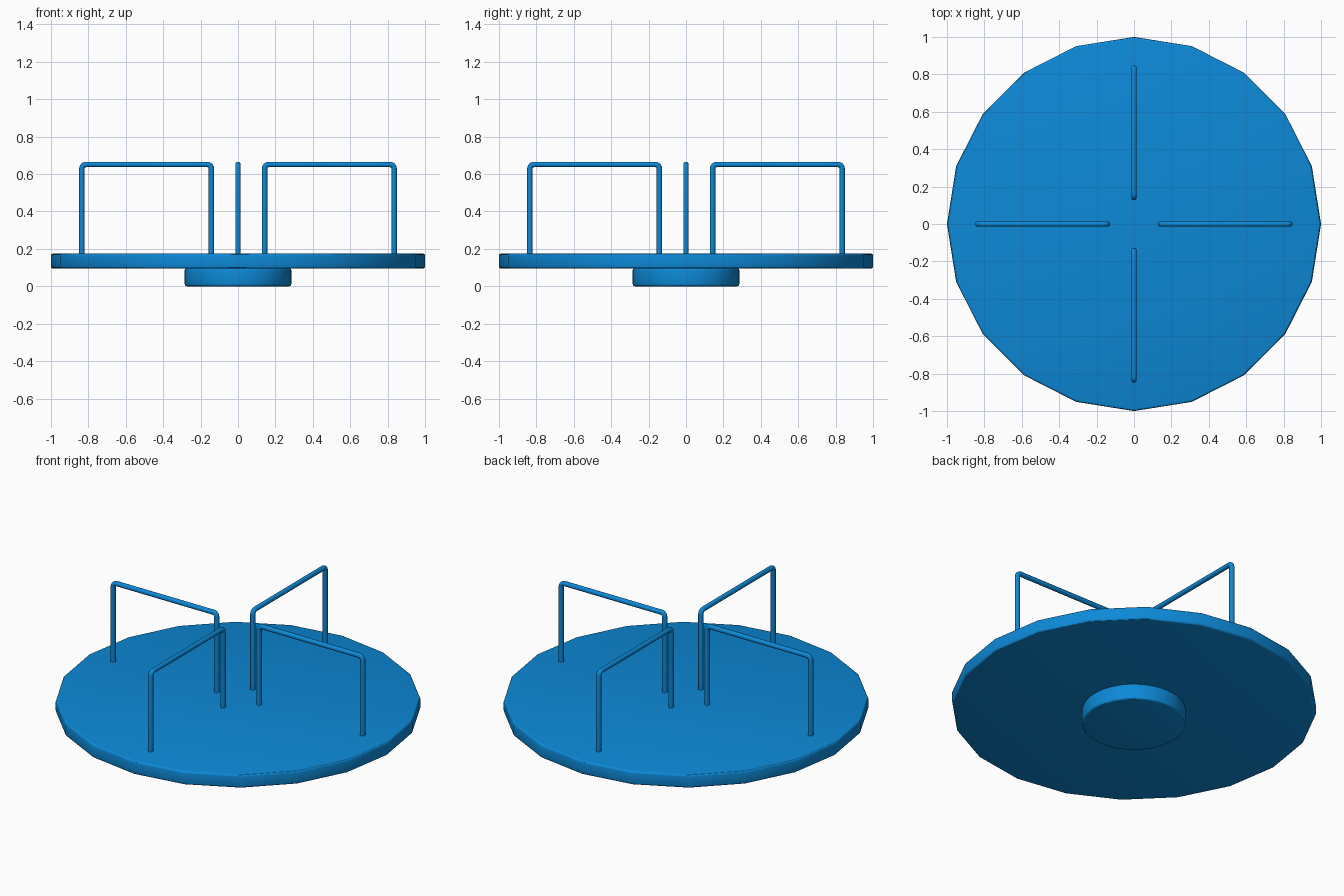
import bpy, math
from mathutils import Matrix

if "Cube" in bpy.data.objects:
    bpy.data.objects.remove(bpy.data.objects["Cube"])

blue = bpy.data.materials.new("blue_paint")
blue.diffuse_color = (0.004, 0.25, 0.68, 1)
blue.use_nodes = True
blue.node_tree.nodes["Principled BSDF"].inputs["Base Color"].default_value = blue.diffuse_color


def finish(ob, angle):
    ob.data.materials.append(blue)
    bpy.ops.object.select_all(action='DESELECT')
    ob.select_set(True)
    bpy.context.view_layer.objects.active = ob
    bpy.ops.object.shade_smooth_by_angle(angle=math.radians(angle))


def disc(name, radius, z0, z1, sides, bevel, angle):
    """Upright cylinder with softly rounded rims."""
    bpy.ops.mesh.primitive_cylinder_add(vertices=sides, radius=radius,
                                        depth=z1 - z0, location=(0, 0, (z0 + z1) / 2))
    ob = bpy.context.object
    ob.name = name
    mod = ob.modifiers.new("rim", 'BEVEL')
    mod.width = bevel
    mod.segments = 3
    mod.limit_method = 'ANGLE'
    mod.angle_limit = math.radians(40)
    bpy.ops.object.modifier_apply(modifier=mod.name)
    finish(ob, angle)


# Turning platform and central base
disc("platform", 1.0, 0.095, 0.175, 20, 0.012, 30)
disc("base", 0.285, 0.0, 0.097, 48, 0.012, 30)

# Bent tube handrail: two posts joined by a rounded top bar
INNER, OUTER, TOP, BEND, TUBE = 0.142, 0.835, 0.651, 0.022, 0.0145
path = [(INNER, 0.16)]
for cx, start in ((INNER + BEND, 180), (OUTER - BEND, 90)):
    for i in range(5):
        a = math.radians(start - i * 22.5)
        path.append((cx + BEND * math.cos(a), TOP - BEND + BEND * math.sin(a)))
path.append((OUTER, 0.16))

curve = bpy.data.curves.new("handrail", 'CURVE')
curve.dimensions = '3D'
curve.bevel_depth = TUBE
curve.bevel_resolution = 4
curve.use_fill_caps = True
spline = curve.splines.new('POLY')
spline.points.add(len(path) - 1)
for p, (x, z) in zip(spline.points, path):
    p.co = (x, 0, z, 1)
rail = bpy.data.objects.new("handrail_1", curve)
bpy.context.collection.objects.link(rail)
bpy.ops.object.select_all(action='DESELECT')
rail.select_set(True)
bpy.context.view_layer.objects.active = rail
bpy.ops.object.convert(target='MESH')
rail = bpy.context.object
rail.data.materials.clear()
finish(rail, 40)

# Four handrails around the centre
for k in range(1, 4):
    copy = rail.copy()
    copy.name = f"handrail_{k + 1}"
    copy.matrix_world = Matrix.Rotation(k * math.pi / 2, 4, 'Z')
    bpy.context.collection.objects.link(copy)
